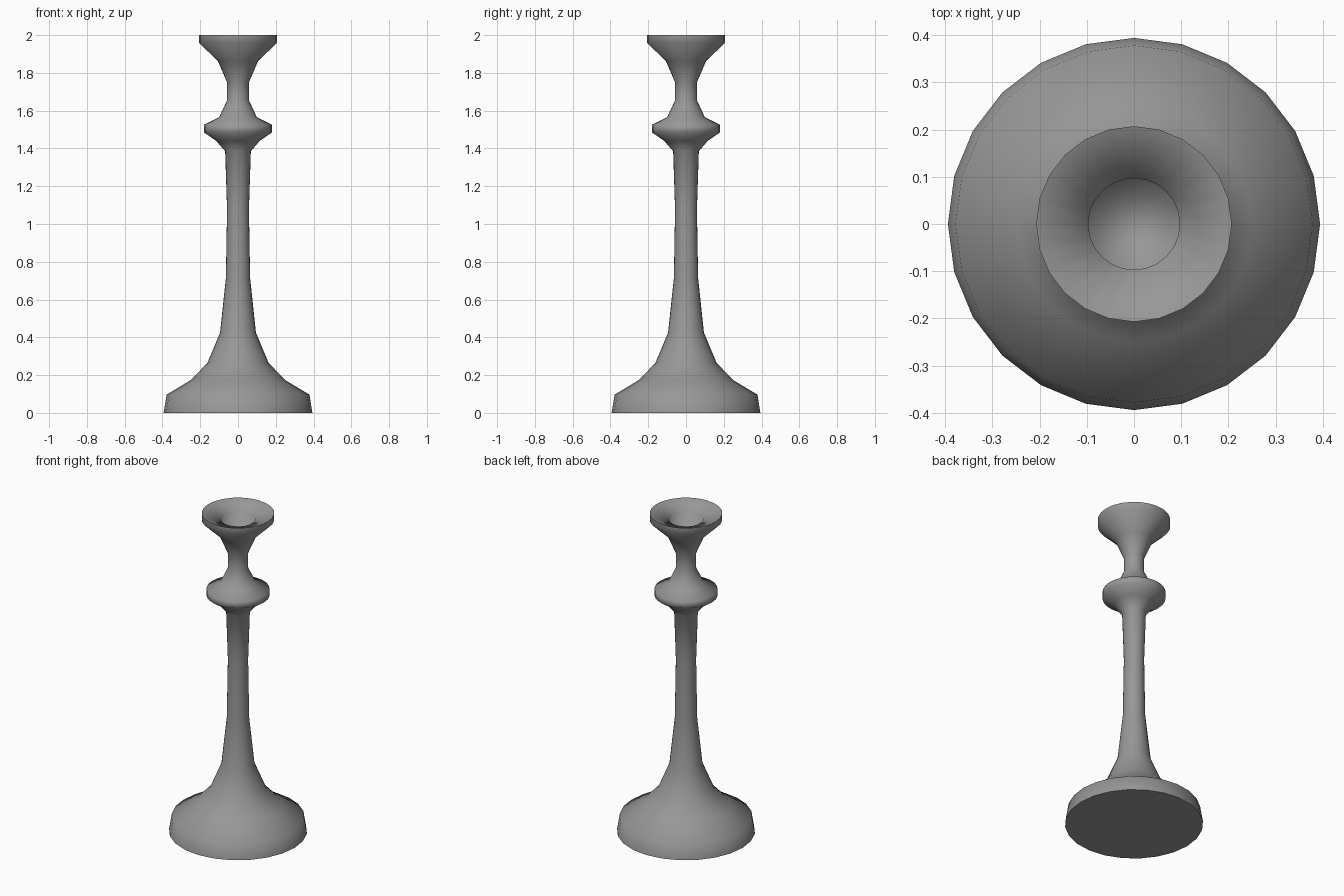
import bpy
import bmesh
import math

cube = bpy.data.objects.get("Cube")
if cube:
    bpy.data.objects.remove(cube, do_unlink=True)

SIDES = 24

metal = bpy.data.materials.new("grey_metal")
metal.use_nodes = True
GREY = (0.31, 0.31, 0.31, 1)
metal.diffuse_color = GREY
metal.node_tree.nodes["Principled BSDF"].inputs["Base Color"].default_value = GREY

# Half profile (radius, height), from the foot up and into the socket
foot = [(0.394, 0), (0.378, 0.097), (0.248, 0.175), (0.162, 0.265), (0.095, 0.425)]
stem = [(0.064, 0.715), (0.058, 1.08), (0.068, 1.385)]
knop = [(0.115, 1.44), (0.18, 1.485), (0.18, 1.525), (0.1, 1.565)]
neck = [(0.058, 1.655), (0.058, 1.75), (0.106, 1.862)]
cup = [(0.207, 1.96), (0.207, 2.0)]
socket = [(0.097, 1.96), (0.097, 1.885)]


def lathe(name, profile):
    """Turn a profile round the z axis and close both ends."""
    bm = bmesh.new()
    rings = []
    for r, z in profile:
        angles = [math.tau * i / SIDES for i in range(SIDES)]
        rings.append([bm.verts.new((r * math.cos(a), r * math.sin(a), z)) for a in angles])
    for low, high in zip(rings, rings[1:]):
        for i in range(SIDES):
            j = (i + 1) % SIDES
            bm.faces.new((low[i], low[j], high[j], high[i]))
    bm.faces.new(rings[0][::-1])
    bm.faces.new(rings[-1])
    mesh = bpy.data.meshes.new(name)
    bm.to_mesh(mesh)
    bm.free()
    mesh.materials.append(metal)
    obj = bpy.data.objects.new(name, mesh)
    bpy.context.collection.objects.link(obj)
    return obj


# Turned candle holder, smooth except at the rim and the underside
holder = lathe("candle_holder", foot + stem + knop + neck + cup + socket)
bpy.ops.object.select_all(action='DESELECT')
holder.select_set(True)
bpy.context.view_layer.objects.active = holder
bpy.ops.object.shade_smooth_by_angle(angle=math.radians(95))
